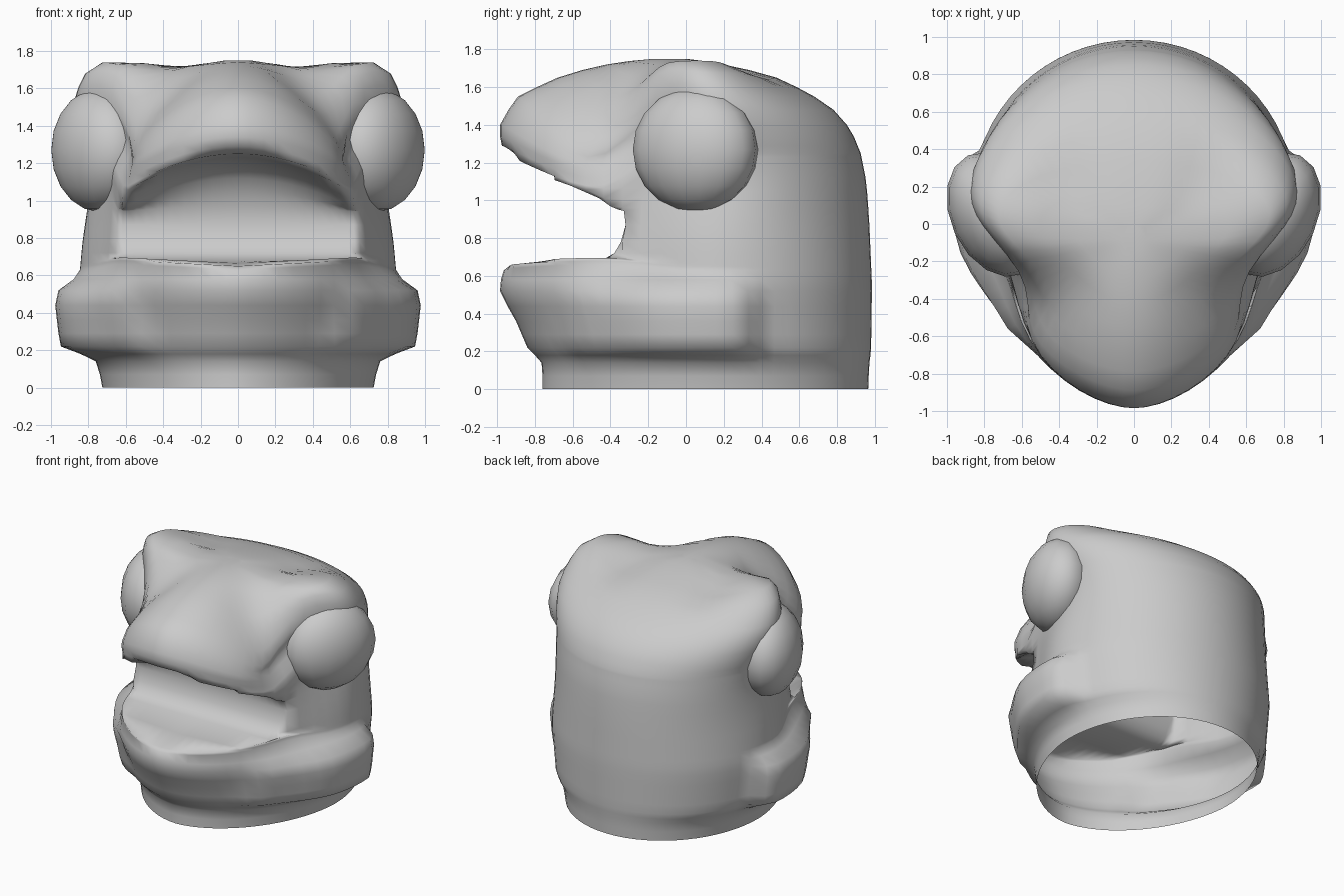
import bpy, bmesh, math
from mathutils import Vector

if "Cube" in bpy.data.objects:
    bpy.data.objects.remove(bpy.data.objects["Cube"])

SEG = 64


def gauss(a, b=0.0):
    return math.exp(-a * a - b * b)


def step(a, b, v):
    t = min(1, max(0, (v - a) / (b - a)))
    return t * t * (3 - 2 * t)


def lookup(table, z):
    for p, q in zip(table, table[1:]):
        if z <= q[0]:
            t = (z - p[0]) / (q[0] - p[0])
            return [a + (b - a) * t for a, b in zip(p[1:], q[1:])]
    return table[-1][1:]


# front outline on the centre line (z, y): chin, lip, mouth hollow, snout, crown
FRONT = [(0, -.76), (.07, -.76), (.14, -.765), (.18, -.80), (.22, -.84), (.29, -.87), (.36, -.90),
         (.44, -.945), (.52, -.985), (.58, -.98), (.63, -.965), (.65, -.93), (.665, -.7),
         (.68, -.45), (.72, -.38), (.78, -.345), (.87, -.32), (.97, -.33), (1.05, -.36),
         (1.12, -.40), (1.18, -.46), (1.23, -.70), (1.25, -.88), (1.29, -.975), (1.34, -.985),
         (1.40, -.985), (1.48, -.94), (1.55, -.89), (1.60, -.79), (1.65, -.68), (1.69, -.55),
         (1.72, -.42), (1.738, -.3), (1.75, -.17)]
# back position and half width (z, back y, half width)
BODY = [(0, .965, .725), (.13, .97, .75), (.2, .98, .82), (.55, .985, .86), (.9, .97, .83),
        (1.1, .955, .83), (1.25, .925, .84), (1.36, .88, .87), (1.46, .81, .90),
        (1.57, .65, .91), (1.65, .48, .87), (1.70, .3, .77), (1.735, .12, .42), (1.75, 0, .08)]


def skin_point(z, yf, ang):
    yb, w = lookup(BODY, z)
    jaw = -.975 if .64 < z < 1.28 else yf     # uncarved face outline
    yc = min(.15, jaw + .6 * (yb - jaw))
    s, c = math.sin(ang), math.cos(ang)
    n = 2.0 if c > 0 else 1.8 - .1 * step(1.3, 1.45, z)
    x = w * math.copysign(abs(s) ** (2 / n), s)
    d = math.copysign(abs(c) ** (2 / n), c)
    y = yc + d * ((yb - yc) if c > 0 else (yc - jaw))
    # narrow the snout in front of the eyes
    x *= 1 - (.11 * step(.5, .66, z) + .15 * step(1.2, 1.42, z)) * gauss((y + .3) / .3)
    # carve the mouth straight through the face
    if y < yf:
        y = yf
    # side pads swell outward, shallow eye sockets sink in
    side = (.4 * step(-.68, -.54, y) + .6 * step(-.5, -.05, y)) * (1 - step(.26, .42, y))
    pad = .13 * side * step(.15, .23, z) * (1 - step(.48, .62, z)) * step(.3, .5, abs(x))
    socket = .06 * gauss((y - .08) / .25, (z - 1.15) / .2) * step(.5, .7, abs(x))
    out = Vector((x, (y - .1) * .8, 0))
    if out.length > 0:
        out.normalize()
    x += out.x * (pad - socket)
    y += out.y * (pad - socket)
    # snout arches down to its sides, brows rise over the eyes with dips between
    arch = step(.9, 1.12, z) * step(.1, .5, -y) * (.5 + .45 * step(1.3, 1.6, z))
    z2 = z - arch * min(abs(x), .6) ** 2
    z2 += .055 * step(1.55, 1.65, z) * gauss((abs(x) - .66) / .2, (y - .05) / .25)
    z2 -= .035 * step(1.62, 1.71, z) * gauss((abs(x) - .37) / .14)
    if .6 < z < .67:
        z2 += .05 * min(abs(x), .6) * step(0, .4, -y)
    return (x, y, z2)


# head shell, open at the neck
bm = bmesh.new()
rings = [[bm.verts.new(skin_point(z, yf, 2 * math.pi * i / SEG)) for i in range(SEG)]
         for z, yf in FRONT]
for a, b in zip(rings, rings[1:]):
    for i in range(SEG):
        j = (i + 1) % SEG
        bm.faces.new((a[i], a[j], b[j], b[i]))
bm.faces.new(rings[-1])
bmesh.ops.recalc_face_normals(bm, faces=bm.faces)
mesh = bpy.data.meshes.new("head_shell")
bm.to_mesh(mesh)
bm.free()
for p in mesh.polygons:
    p.use_smooth = True
head = bpy.data.objects.new("head_shell", mesh)
bpy.context.collection.objects.link(head)

# eyes: flattened balls turned slightly to the front
for side, name in ((1, "eye_right"), (-1, "eye_left")):
    bpy.ops.mesh.primitive_uv_sphere_add(segments=16, ring_count=10, radius=1,
                                         location=(side * .74, .05, 1.27))
    eye = bpy.context.object
    eye.name = name
    eye.scale = (.24, .35, .33)
    eye.rotation_euler = (0, 0, -side * math.radians(25))
    bpy.ops.object.shade_smooth()
